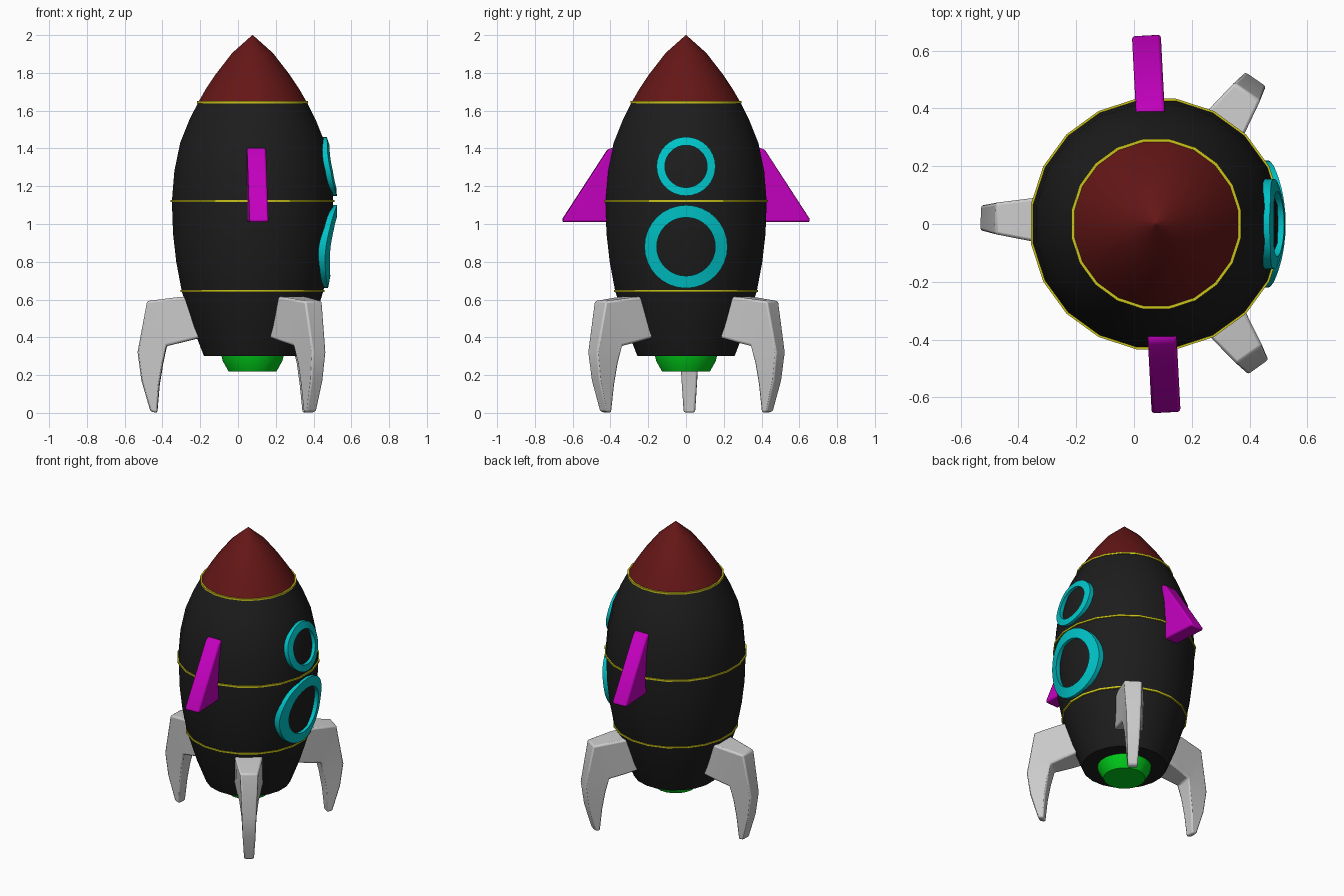
import bpy, bmesh
from math import sin, cos, pi, radians, sqrt
from mathutils import Matrix

if "Cube" in bpy.data.objects:
    bpy.data.objects.remove(bpy.data.objects["Cube"])

AX = 0.077          # hull axis lies slightly off the centre of the bounds
SIDES = 20


def paint(ob, name, rgb):
    m = bpy.data.materials.get(name) or bpy.data.materials.new(name)
    m.diffuse_color = (*rgb, 1)
    m.use_nodes = True
    m.node_tree.nodes["Principled BSDF"].inputs["Base Color"].default_value = m.diffuse_color
    ob.data.materials.append(m)


def build(name, verts, faces, angle=35):
    me = bpy.data.meshes.new(name)
    me.from_pydata(verts, [], faces)
    bm = bmesh.new()
    bm.from_mesh(me)
    bmesh.ops.recalc_face_normals(bm, faces=bm.faces)
    bm.to_mesh(me)
    bm.free()
    ob = bpy.data.objects.new(name, me)
    bpy.context.collection.objects.link(ob)
    bpy.context.view_layer.objects.active = ob
    ob.select_set(True)
    bpy.ops.object.shade_smooth_by_angle(angle=radians(angle))
    ob.select_set(False)
    return ob


def loft(name, rings, close=False, angle=35):
    """Skin equal-sized rings; cap the ends, or join last to first."""
    n, k = len(rings[0]), len(rings)
    verts = [v for r in rings for v in r]
    faces = [(i * n + j, i * n + (j + 1) % n, (i + 1) % k * n + (j + 1) % n, (i + 1) % k * n + j)
             for i in range(k if close else k - 1) for j in range(n)]
    if not close:
        faces += [tuple(range(n)), tuple(range((k - 1) * n, k * n))]
    return build(name, verts, faces, angle)


def circle(r, z):
    r /= cos(pi / SIDES)        # given radius is to the flats
    a = [(2 * j + 1) * pi / SIDES for j in range(SIDES)]
    return [(AX + r * cos(t), r * sin(t), z) for t in a]


def bevel(ob, width):
    m = ob.modifiers.new("bevel", 'BEVEL')
    m.width, m.segments, m.limit_method = width, 2, 'ANGLE'


# Hull, nose and nozzle
HULL = [(0.257, 0.30), (0.315, 0.45), (0.375, 0.645), (0.404, 0.80), (0.421, 0.95),
        (0.427, 1.12), (0.414, 1.28), (0.383, 1.43), (0.335, 1.55), (0.287, 1.645)]
NOSE = [(0.287, 1.645), (0.247, 1.715), (0.197, 1.79), (0.108, 1.905), (0.0015, 2.0)]
paint(loft("hull", [circle(*p) for p in HULL]), "black", (0.012, 0.012, 0.012))
paint(loft("nose_cone", [circle(*p) for p in NOSE]), "dark_red", (0.13, 0.008, 0.008))
paint(loft("nozzle", [circle(0.165, 0.305), circle(0.158, 0.275), circle(0.127, 0.22)]),
      "green", (0.0, 0.6, 0.01))


def hull_r(z):
    for (r0, z0), (r1, z1) in zip(HULL, HULL[1:]):
        if z <= z1:
            return r0 + (r1 - r0) * (z - z0) / (z1 - z0)
    return HULL[-1][0]


# Trim bands
for name, z in (("lower", 0.645), ("middle", 1.122), ("upper", 1.645)):
    r = hull_r(z)
    ring = [circle(r - 0.01, z - 0.006), circle(r + 0.007, z - 0.006),
            circle(r + 0.007, z + 0.006), circle(r - 0.01, z + 0.006)]
    paint(loft(name + "_band", ring, close=True), "yellow", (0.6, 0.55, 0.01))


# Window rims wrapped onto the +x side of the hull
def window(name, zc, inner, outer, n=32):
    def pt(rad, a, off):
        y, z = rad * cos(a), zc + rad * sin(a)
        return (AX + sqrt(hull_r(z) ** 2 - y * y) + off + (0.35 * y * y if off > 0 else 0), y, z)
    rings = [[pt(rad, 2 * pi * j / n, off) for j in range(n)]
             for rad, off in ((inner, -0.02), (inner, 0.022), (outer, 0.022), (outer, -0.02))]
    paint(loft(name, rings, close=True, angle=40), "cyan", (0.0, 0.55, 0.58))


window("upper_window_rim", 1.305, 0.112, 0.156)
window("lower_window_rim", 0.88, 0.155, 0.22)

# Side fins
FIN = [(0.35, 1.01), (0.655, 1.01), (0.652, 1.03), (0.418, 1.39), (0.40, 1.402), (0.35, 1.402)]
for name, a in (("back_fin", 93), ("front_fin", -87)):
    ob = loft(name, [[(r, s, z) for r, z in FIN] for s in (-0.05, 0.05)], angle=30)
    ob.data.transform(Matrix.Translation((AX, 0, 0)) @ Matrix.Rotation(radians(a), 4, 'Z'))
    bevel(ob, 0.01)
    paint(ob, "magenta", (0.55, 0.0, 0.52))

# Landing legs: sections of (outer r, z, half width, inner r, z, half width)
LEG = [(0.25, 0.632, 0.094, 0.24, 0.415, 0.092), (0.40, 0.62, 0.08, 0.37, 0.382, 0.075),
       (0.557, 0.60, 0.055, 0.455, 0.362, 0.06), (0.608, 0.33, 0.044, 0.474, 0.27, 0.046),
       (0.588, 0.18, 0.039, 0.492, 0.16, 0.04), (0.54, 0.015, 0.03, 0.505, 0.008, 0.03)]
for name, a in (("left_leg", 178), ("right_back_leg", 55.5), ("right_front_leg", -54.5)):
    rings = [[(r, w, z), (r, -w, z), (q, -v, y), (q, v, y)] for r, z, w, q, y, v in LEG]
    ob = loft(name, rings, angle=30)
    ob.data.transform(Matrix.Translation((AX, 0, -0.008)) @ Matrix.Rotation(radians(a), 4, 'Z'))
    bevel(ob, 0.01)
